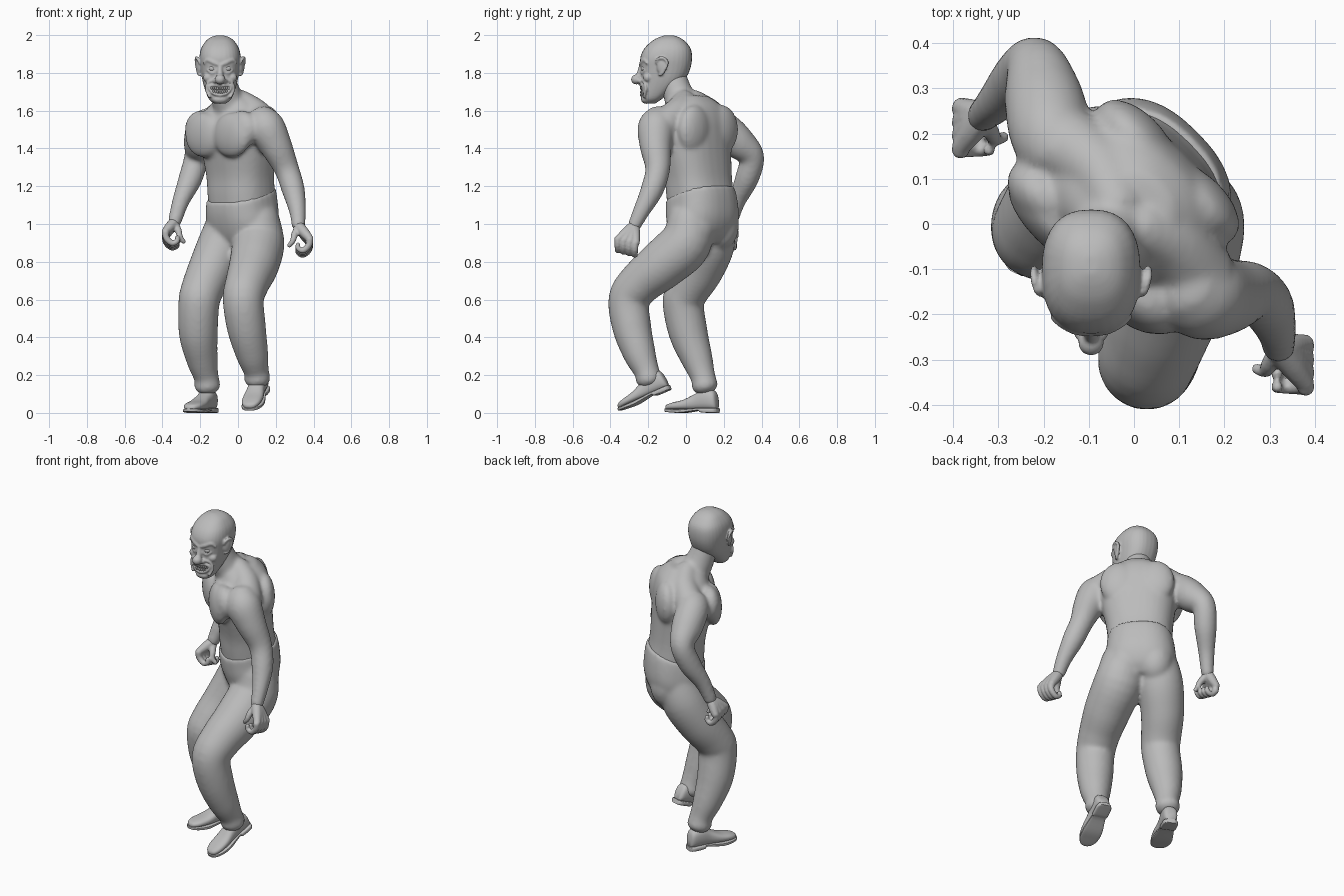
import bpy, bmesh, math
from mathutils import Vector, Matrix

cube = bpy.data.objects.get("Cube")
if cube:
    bpy.data.objects.remove(cube, do_unlink=True)

grey = bpy.data.materials.new("plain grey")
grey.use_nodes = True
grey.diffuse_color = (0.5, 0.5, 0.5, 1)
grey.node_tree.nodes["Principled BSDF"].inputs["Base Color"].default_value = (0.5, 0.5, 0.5, 1)


# ---- helpers ----
def spline(rows, n=5):
    """Catmull-Rom interpolation through tuples of any size."""
    rows = [Vector(r) for r in rows]
    out = []
    for i in range(len(rows) - 1):
        b, c = rows[i], rows[i + 1]
        a = rows[i - 1] if i else b
        d = rows[min(i + 2, len(rows) - 1)]
        for k in range(n):
            t = k / n
            out.append(b + (c - a) * (t / 2) + (a * 2 - b * 5 + c * 4 - d) * (t * t / 2)
                       + (b * 3 - a - c * 3 + d) * (t ** 3 / 2))
    return out + [rows[-1]]


def loft(bm, rings):
    loops = [[bm.verts.new(p) for p in ring] for ring in rings]
    n = len(loops[0])
    for a, b in zip(loops, loops[1:]):
        for i in range(n):
            j = (i + 1) % n
            bm.faces.new((a[i], a[j], b[j], b[i]))
    bm.faces.new(loops[0][::-1])
    bm.faces.new(loops[-1])


def oval(n=32, power=2.4):
    """Unit superellipse as (u, v) pairs."""
    pts = []
    for i in range(n):
        a = math.tau * i / n
        c, s = math.cos(a), math.sin(a)
        pts.append((math.copysign(abs(c) ** (2 / power), c),
                    math.copysign(abs(s) ** (2 / power), s)))
    return pts


def tube(bm, pts, seg=20, n=5):
    """Round limb through (x, y, z, radius) points, with domed ends."""
    path = spline([tuple(p) for p in pts], n)
    rings = []
    side = None
    for i, p in enumerate(path):
        t = (path[min(i + 1, len(path) - 1)].xyz - path[max(i - 1, 0)].xyz).normalized()
        if side is None:
            side = t.orthogonal()
        side = (side - t * side.dot(t)).normalized()
        up = t.cross(side)

        def ring(c, r):
            return [c + (side * math.cos(a) + up * math.sin(a)) * r
                    for a in (math.tau * k / seg for k in range(seg))]
        dome = [(math.sin(a), math.cos(a)) for a in (1.4, 0.9, 0.45)]
        if i == 0:
            rings += [ring(p.xyz - t * p.w * d * 0.7, p.w * r) for d, r in dome]
        rings.append(ring(p.xyz, p.w))
        if i == len(path) - 1:
            rings += [ring(p.xyz + t * p.w * d * 0.7, p.w * r) for d, r in dome[::-1]]
    loft(bm, rings)


def ball(bm, c, radii, yaw=0.0):
    m = Matrix.Translation(c) @ Matrix.Rotation(yaw, 4, 'Z') @ Matrix.Diagonal((*radii, 1))
    bmesh.ops.create_uvsphere(bm, u_segments=24, v_segments=16, radius=1, matrix=m)


def finish(name, bm, voxel=0.0, smooth=4):
    bmesh.ops.recalc_face_normals(bm, faces=bm.faces)
    for f in bm.faces:
        f.smooth = True
    me = bpy.data.meshes.new(name)
    bm.to_mesh(me)
    bm.free()
    me.materials.append(grey)
    ob = bpy.data.objects.new(name, me)
    bpy.context.collection.objects.link(ob)
    if voxel:
        rm = ob.modifiers.new("blend", 'REMESH')
        rm.mode, rm.voxel_size, rm.use_smooth_shade = 'VOXEL', voxel, True
        sm = ob.modifiers.new("soften", 'SMOOTH')
        sm.factor, sm.iterations = 0.5, smooth
    return ob


YAW = -math.pi / 4
R2 = math.sqrt(2)


def body(l, f, z):
    """Body frame, turned 45 degrees: l to its left, f to its front."""
    return Vector(((l - f) / R2, -(l + f) / R2, z))


def trunk(bm, rows):
    """Loft of (z, left centre, half width, back, front, tilt) rows."""
    rings = []
    for z, lc, lh, f0, f1, tilt in spline(rows, 4):
        fc, fh = (f0 + f1) / 2, (f1 - f0) / 2
        rings.append([body(lc + u * lh, fc + v * fh, z + tilt * v * fh) for u, v in oval()])
    loft(bm, rings)


# ---- bare upper body with arms and neck ----
bm = bmesh.new()
trunk(bm, [(1.02, -.04, .17, -.21, .075, 0), (1.15, -.04, .181, -.22, .091, 0),
           (1.25, -.037, .186, -.205, .098, 0), (1.38, -.03, .205, -.195, .125, 0),
           (1.48, -.03, .22, -.19, .14, 0), (1.56, -.03, .205, -.182, .128, 0),
           (1.63, -.025, .15, -.155, .105, 0), (1.68, -.02, .08, -.1, .085, 0)])
for s in (-1, 1):
    ball(bm, body(-.025 + s * .105, .125, 1.47), (.13, .052, .118), YAW)      # inner chest muscle
    ball(bm, body(-.025 + s * .155, .1, 1.5), (.1, .062, .1), YAW)            # outer chest muscle
    ball(bm, body(-.03 + s * .1, -.135, 1.5), (.11, .06, .13), YAW)           # shoulder blade
    tube(bm, [(*body(-.02 + s * l, f, z), r) for l, f, z, r in                # neck to shoulder
              ((.03, 0, 1.655, .06), (.11, -.03, 1.595, .075), (.2, -.02, 1.53, .085))])
tube(bm, [(-.03, 0, 1.6, .1), (-.065, -.042, 1.69, .08), (-.09, -.075, 1.8, .07)])
tube(bm, [(.12, -.135, 1.55, .087), (.152, -.157, 1.505, .1), (.203, -.16, 1.41, .085),
          (.258, -.15, 1.29, .066), (.293, -.18, 1.18, .061), (.315, -.235, 1.07, .045),
          (.32, -.275, .99, .036)])
tube(bm, [(-.165, .16, 1.53, .085), (-.185, .205, 1.5, .092), (-.2, .28, 1.43, .088),
          (-.218, .348, 1.355, .067), (-.252, .322, 1.24, .063), (-.303, .27, 1.12, .046),
          (-.336, .238, 1.01, .036)])
finish("upper_body", bm, .011, 8)


# ---- half-closed hands ----
def hand(name, wrist, knuckle, s):
    """s is the side sign; fingers curl towards the body."""
    w, k = Vector(wrist), Vector(knuckle)
    bm = bmesh.new()
    for i in range(4):
        base = k + Vector((0, (i - 1.5) * .03, -.008 * (i - 1.5)))
        mid = w.lerp(base, .5)
        tube(bm, [(*w, .03), (*mid, .028), (*base, .021)], 10, 3)             # palm
        curl = [(0, 0, .02), (-.005, -.035, .018), (-.035, -.062, .016),
                (-.062, -.05, .014), (-.062, -.028, .012)]
        tube(bm, [(base.x + s * x, base.y - .006, base.z + z, r) for x, z, r in curl], 10, 3)
    thumb = [(0, 0, -.01, .022), (-.02, -.035, -.045, .019),
             (-.03, -.05, -.08, .015), (-.05, -.045, -.105, .012)]
    tube(bm, [(w.x + s * x, w.y + y, w.z + z, r) for x, y, z, r in thumb], 10, 3)
    finish(name, bm, .006, 2)


hand("left_hand", (.32, -.275, .99), (.38, -.31, .91), 1)
hand("right_hand", (-.336, .238, 1.01), (-.384, .215, .948), -1)

# ---- trousers ----
bm = bmesh.new()
trunk(bm, [(.9, -.045, .14, -.17, .04, 0), (.95, -.045, .182, -.215, .065, 0),
           (1.02, -.045, .198, -.242, .083, -.1), (1.1, -.045, .192, -.238, .094, -.25),
           (1.16, -.041, .185, -.224, .096, -.3)])
for s in (-1, 1):
    ball(bm, body(-.045 + s * .085, -.125, .99), (.1, .1, .13), YAW)          # seat
tube(bm, [(.105, .02, 1.03, .115), (.108, -.002, .9, .138), (.085, -.125, .785, .132),
          (.05, -.24, .69, .117), (.028, -.302, .6, .109), (.045, -.286, .45, .103),
          (.075, -.245, .31, .086), (.097, -.208, .22, .067), (.102, -.197, .18, .07)], 24)
tube(bm, [(-.04, .14, 1.03, .115), (-.08, .13, .9, .13), (-.143, .077, .76, .122),
          (-.19, .01, .65, .113), (-.207, -.015, .58, .109), (-.21, .013, .42, .103),
          (-.19, .06, .28, .083), (-.168, .09, .19, .066), (-.162, .1, .145, .07)], 24)
finish("trousers", bm, .011, 9)


# ---- shoes ----
def shoe(name, heel, yaw_dir, pitch):
    d = Vector(yaw_dir).normalized()
    side = Vector((-d.y, d.x, 0))
    tilt = Matrix.Rotation(pitch, 3, side)
    d, up = tilt @ d, tilt @ Vector((0, 0, 1))

    def rings(rows, power):
        return [[Vector(heel) + d * t + side * u * w + up * ((a + b) / 2 + v * (b - a) / 2)
                 for u, v in oval(24, power)] for t, w, a, b in spline(rows, 4)]
    bm = bmesh.new()
    loft(bm, rings([(0, .022, .02, .07), (.015, .038, .015, .115), (.07, .044, .015, .13),
                    (.125, .045, .015, .1), (.19, .053, .015, .07), (.25, .05, .015, .056),
                    (.285, .033, .015, .045), (.296, .012, .018, .034)], 2.5))
    finish(name + "_upper", bm)
    bm = bmesh.new()
    loft(bm, rings([(-.005, .022, 0, .026), (.015, .042, 0, .026), (.08, .044, .002, .026),
                    (.1, .042, .012, .026), (.19, .057, 0, .02), (.25, .054, .002, .02),
                    (.288, .036, .005, .022), (.302, .013, .008, .022)], 6))
    ob = finish(name + "_sole", bm)
    bpy.context.view_layer.objects.active = ob
    ob.select_set(True)
    bpy.ops.object.shade_smooth_by_angle(angle=math.radians(40))
    ob.select_set(False)


shoe("right_shoe", (-.135, .165, 0), (-.12, -.26, 0), 0)
shoe("left_shoe", (.135, -.085, .122), (-.075, -.265, 0), math.radians(23))

# ---- head ----
HX = -.095


def face(dx, z, out=0.0):
    """Point on the front of the face."""
    return (HX + dx, -.236 + 4.5 * dx * dx - out, z)


bm = bmesh.new()
skull = [(1.637, -.215, -.165, .03), (1.66, -.228, -.13, .058), (1.7, -.232, -.08, .076),
         (1.76, -.236, -.01, .093), (1.82, -.24, .022, .103), (1.88, -.242, .032, .109),
         (1.93, -.22, .024, .1), (1.97, -.178, -.008, .074), (1.99, -.14, -.04, .046),
         (1.999, -.11, -.07, .015)]
loft(bm, [[(HX + u * w, (a + b) / 2 + v * (b - a) / 2, z) for u, v in oval(32, 2.45)]
          for z, a, b, w in spline(skull, 4)])
ball(bm, (HX, -.21, 1.66), (.042, .028, .024))                                # chin
ball(bm, (HX, -.263, 1.765), (.028, .028, .026))                              # nose tip
tube(bm, [(*face(0, 1.84), .012), (*face(0, 1.8, .008), .016), (*face(0, 1.77, .015), .02)], 12)
for s in (-1, 1):
    ball(bm, face(s * .024, 1.757, .008), (.014, .016, .013))                 # nostril
    ball(bm, face(s * .06, 1.775, -.018), (.03, .025, .026))                  # cheek
    tube(bm, [(*face(s * x, z, .002), r) for x, z, r in                       # brow
              ((.008, 1.842, .011), (.035, 1.855, .013), (.065, 1.868, .011), (.085, 1.85, .007))], 12)
    tube(bm, [(*face(s * x, z, .002), .006) for x, z in                       # lower lid
              ((.015, 1.815), (.04, 1.797), (.066, 1.815))], 10)
    tube(bm, [(*face(s * x, z, .001), .008) for x, z in                       # grin fold
              ((.028, 1.762), (.06, 1.75), (.073, 1.715), (.055, 1.672))], 10)
    ball(bm, (HX + s * .112, -.13, 1.838), (.012, .026, .045), s * -.35)      # ear
    tube(bm, [(HX + s * x, y, z, r) for x, y, z, r in                         # ear rim
              ((.108, -.155, 1.85, .007), (.118, -.15, 1.873, .008), (.126, -.12, 1.878, .009),
               (.126, -.1, 1.85, .008), (.115, -.125, 1.8, .009), (.106, -.14, 1.79, .008))], 10)
for lip in (((-.06, 1.728), (-.03, 1.735), (0, 1.73), (.03, 1.735), (.06, 1.728)),
            ((-.06, 1.724), (-.038, 1.694), (0, 1.683), (.038, 1.694), (.06, 1.724))):
    tube(bm, [(*face(x, z, .001), .008) for x, z in lip], 10)
finish("head", bm, .0055, 2)

# ---- eyes and teeth ----
bm = bmesh.new()
for s in (-1, 1):
    ball(bm, face(s * .04, 1.823, -.012), (.021, .021, .018))
finish("eyes", bm)
bm = bmesh.new()
for i in range(-4, 5):
    x = i * .0115
    for z, h in ((1.72, .011), (1.698 + abs(i) * .0015, .009)):
        ball(bm, face(x, z, .001), (.0055, .006, h))
finish("teeth", bm)
